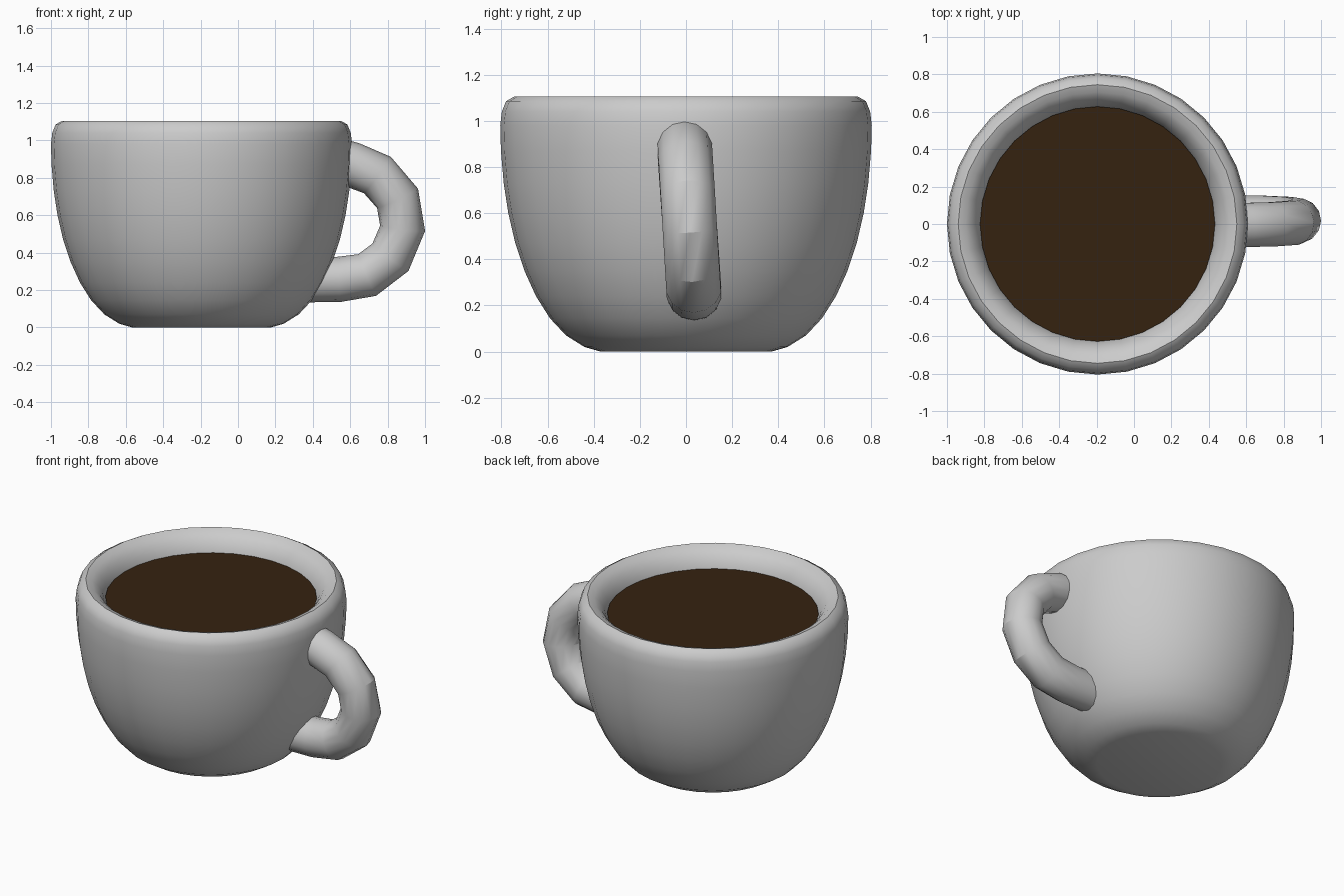
import bpy, bmesh, math
from mathutils import Vector

cube = bpy.data.objects.get("Cube")
if cube:
    bpy.data.objects.remove(cube, do_unlink=True)

CUP_X = -0.195
SIDES = 32


def material(name, rgb):
    mat = bpy.data.materials.new(name)
    mat.use_nodes = True
    mat.diffuse_color = (*rgb, 1)
    mat.node_tree.nodes["Principled BSDF"].inputs["Base Color"].default_value = (*rgb, 1)
    return mat


def skin(name, rings, mat, angle):
    """Join rings of points into a capped tube; angle limits smoothing."""
    bm = bmesh.new()
    loops = [[bm.verts.new(p) for p in ring] for ring in rings]
    for a, b in zip(loops, loops[1:]):
        n = len(a)
        for i in range(n):
            j = (i + 1) % n
            bm.faces.new((a[i], a[j], b[j], b[i]))
    bm.faces.new(loops[0])
    bm.faces.new(loops[-1])
    bmesh.ops.recalc_face_normals(bm, faces=bm.faces)
    mesh = bpy.data.meshes.new(name)
    bm.to_mesh(mesh)
    bm.free()
    mesh.materials.append(mat)
    obj = bpy.data.objects.new(name, mesh)
    bpy.context.collection.objects.link(obj)
    bpy.ops.object.select_all(action="DESELECT")
    obj.select_set(True)
    bpy.context.view_layer.objects.active = obj
    bpy.ops.object.shade_smooth_by_angle(angle=math.radians(angle))
    return obj


def circle(r, z):
    return [(CUP_X + r * math.cos(t), r * math.sin(t), z)
            for t in (math.tau * i / SIDES for i in range(SIDES))]


ceramic = material("grey ceramic", (0.6, 0.6, 0.6))
coffee = material("dark coffee", (0.036, 0.016, 0.005))

# Cup: outer wall, rounded rim, then the inner wall down to its floor
profile = [(0.37, 0), (0.44, 0.02), (0.52, 0.07), (0.59, 0.145), (0.65, 0.24),
           (0.70, 0.35), (0.74, 0.47), (0.77, 0.6), (0.79, 0.73), (0.802, 0.87),
           (0.805, 0.98), (0.798, 1.04), (0.78, 1.085), (0.745, 1.105),
           (0.705, 1.09), (0.67, 1.06), (0.645, 1.02), (0.625, 0.97),
           (0.61, 0.8), (0.55, 0.5), (0.42, 0.25), (0.25, 0.15)]
skin("cup", [circle(r, z) for r, z in profile], ceramic, 40)

# Drink: thin disc resting against the inner wall
skin("coffee_surface", [circle(0.625, 0.985), circle(0.628, 0.99)], coffee, 30)

# Handle: faceted tube that leans slightly towards the back at its foot
path = [Vector((x, -0.005 + (0.87 - z) * 0.065, z)) for x, z in
        [(0.5, 0.9), (0.61, 0.87), (0.745, 0.815), (0.853, 0.69), (0.88, 0.53),
         (0.815, 0.375), (0.69, 0.28), (0.54, 0.257), (0.36, 0.255)]]
rings = []
for i, p in enumerate(path):
    before, after = path[max(i - 1, 0)], path[min(i + 1, len(path) - 1)]
    tangent = (after - before).normalized()
    out = Vector((0, 1, 0)).cross(tangent).normalized()
    side = tangent.cross(out)
    rings.append([p + 0.121 * (math.cos(t) * out + math.sin(t) * side)
                  for t in (math.tau * k / 14 for k in range(14))])
skin("handle", rings, ceramic, 28)
